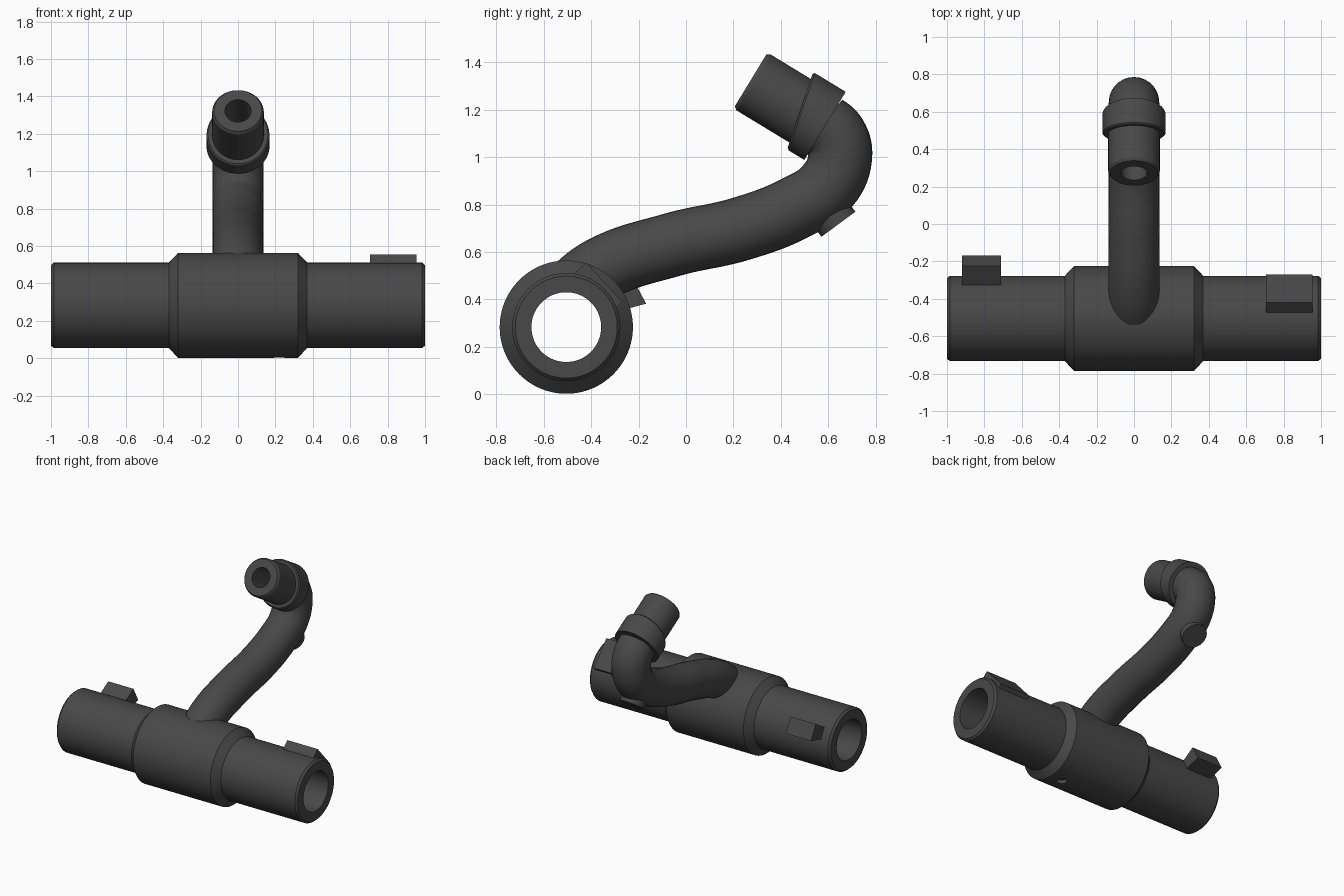
import bpy, bmesh
from math import cos, sin, tau, radians
from mathutils import Vector

if "Cube" in bpy.data.objects:
    bpy.data.objects.remove(bpy.data.objects["Cube"])

HUB = Vector((0, -0.505, 0.283))
dark = bpy.data.materials.new("dark_grey")
dark.diffuse_color = (0.065, 0.065, 0.067, 1)
dark.use_nodes = True
dark.node_tree.nodes["Principled BSDF"].inputs["Base Color"].default_value = dark.diffuse_color


def clean(me):
    bm = bmesh.new()
    bm.from_mesh(me)
    bmesh.ops.remove_doubles(bm, verts=bm.verts, dist=1e-5)
    bmesh.ops.recalc_face_normals(bm, faces=bm.faces)
    bm.to_mesh(me)
    bm.free()


def make(name, verts, faces):
    me = bpy.data.meshes.new(name)
    me.from_pydata(verts, [], faces)
    clean(me)
    me.materials.append(dark)
    ob = bpy.data.objects.new(name, me)
    bpy.context.collection.objects.link(ob)
    return ob


def lathe(name, profile, origin, axis, up, tilt=0, closed=True, n=64):
    """Revolve (distance along axis, radius) points; tilt slants the front face."""
    d, p = Vector(axis).normalized(), Vector(up).normalized()
    q, o, m = d.cross(p), Vector(origin), len(profile)
    verts, faces = [], []
    for i in range(n):
        a = tau * i / n
        for t, r in profile:
            if t < 0.3:
                t += tilt * r * cos(a)
            verts.append(o + d * t + (p * cos(a) + q * sin(a)) * r)
    for i in range(n):
        k = (i + 1) % n
        for j in range(m if closed else m - 1):
            l = (j + 1) % m
            faces.append((i * m + j, k * m + j, k * m + l, i * m + l))
    return make(name, verts, faces)


def prism(name, x0, x1, yz):
    m = len(yz)
    verts = [(x, y, z) for x in (x0, x1) for y, z in yz]
    faces = [tuple(range(m)), tuple(range(m, 2 * m))]
    faces += [(i, (i + 1) % m, m + (i + 1) % m, m + i) for i in range(m)]
    return make(name, verts, faces)


def cut(ob, cutter):
    cutter.hide_render = True
    cutter.hide_set(True)
    mod = ob.modifiers.new("cut", 'BOOLEAN')
    mod.operation, mod.object = 'DIFFERENCE', cutter


# Bored cross tube with thicker chamfered hub
half = [(-1, 0.147), (-1, 0.215), (-0.985, 0.228), (-0.37, 0.228), (-0.32, 0.281)]
tube = lathe("cross_tube", half + [(-t, r) for t, r in reversed(half)],
             HUB, (1, 0, 0), (0, 0, 1), n=96)

# Small drilled dimple under the hub
dimple = lathe("dimple_cutter", [(0, 0), (0, 0.036), (0.06, 0.036), (0.06, 0)],
               (0.22, HUB.y, -0.03), (0, 0, 1), (1, 0, 0), closed=False, n=24)
cut(tube, dimple)

# S-shaped arm swept along a curve in the middle plane
path = [(-0.5, 0.42), (-0.36, 0.527), (-0.06, 0.63), (0.24, 0.7), (0.465, 0.788),
        (0.595, 0.875), (0.65, 1.0), (0.629, 1.09), (0.571, 1.141)]
cu = bpy.data.curves.new("arm", 'CURVE')
cu.dimensions = '3D'
cu.bevel_depth, cu.bevel_resolution, cu.resolution_u = 0.135, 12, 12
cu.use_fill_caps = True
sp = cu.splines.new('BEZIER')
sp.bezier_points.add(len(path) - 1)
for bp, (y, z) in zip(sp.bezier_points, path):
    bp.co = (0, y, z)
    bp.handle_left_type = bp.handle_right_type = 'AUTO'
arm = bpy.data.objects.new("arm", cu)
bpy.context.collection.objects.link(arm)
bpy.ops.object.select_all(action='DESELECT')
arm.select_set(True)
bpy.context.view_layer.objects.active = arm
bpy.ops.object.convert(target='MESH')
arm = bpy.context.view_layer.objects.active
clean(arm.data)
arm.data.materials.clear()
arm.data.materials.append(dark)

# Keep the arm root out of the bore
bore = lathe("bore_cutter", [(-0.5, 0), (-0.5, 0.15), (0.5, 0.15), (0.5, 0)],
             HUB, (1, 0, 0), (0, 0, 1), closed=False)
cut(arm, bore)

# Bored nozzle and its slanted collar
tip, axis, up = (0, 0.272, 1.323), (0, 0.855, -0.52), (0, 0.52, 0.855)
lathe("nozzle", [(0.36, 0), (0.36, 0.138), (0.015, 0.138), (0, 0.128), (0, 0.07),
                 (0.33, 0.07), (0.33, 0)], tip, axis, up, closed=False)
lathe("collar", [(0.245, 0.1), (0.245, 0.16), (0.253, 0.168), (0.368, 0.168), (0.368, 0.1)],
      tip, axis, up, tilt=-0.225)

# Round boss under the bend
lathe("arm_boss", [(-0.12, 0), (-0.12, 0.089), (0, 0.089), (0, 0)],
      (0, 0.643, 0.717), (0, 0.59, -0.8), (1, 0, 0), closed=False, n=48)

# Locating keys on the tube ends
prism("left_key", -0.92, -0.71,
      [(-0.168, 0.382), (-0.225, 0.488), (-0.335, 0.42), (-0.335, 0.337)])
prism("right_key", 0.705, 0.955,
      [(-0.42, 0.556), (-0.27, 0.389), (-0.31, 0.353), (-0.475, 0.506)])

# Smooth shading with crisp edges
for ob in bpy.context.collection.objects:
    if not ob.hide_render:
        ob.select_set(True)
bpy.ops.object.shade_smooth_by_angle(angle=radians(30))
